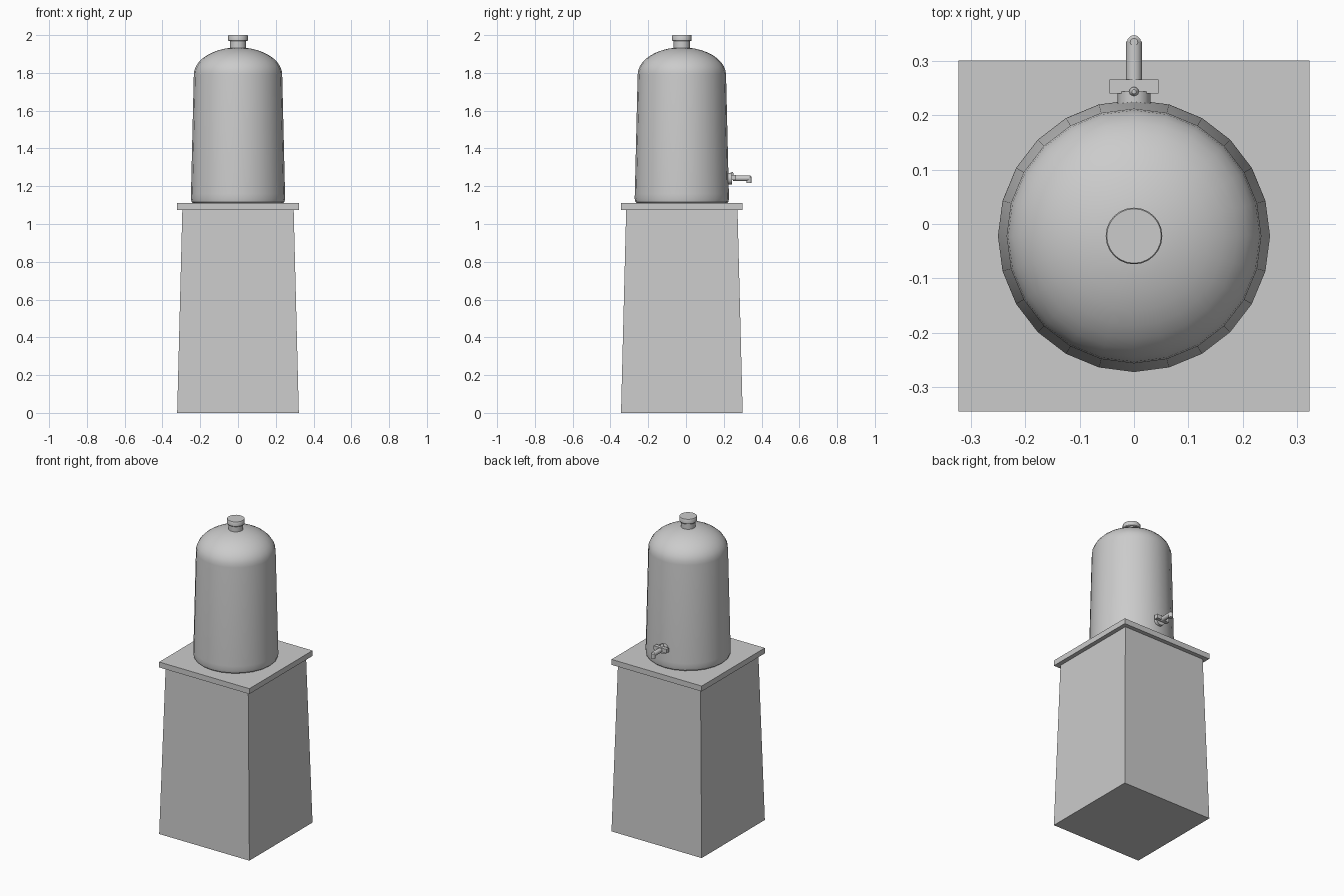
import bpy, bmesh, math
from mathutils import Matrix, Vector

cube = bpy.data.objects.get("Cube")
if cube:
    bpy.data.objects.remove(cube, do_unlink=True)

CY = -0.022  # shared vertical axis of pedestal and tank

grey = bpy.data.materials.new("plain_grey")
grey.use_nodes = True
colour = (0.6, 0.6, 0.6, 1)
grey.diffuse_color = colour
grey.node_tree.nodes["Principled BSDF"].inputs["Base Color"].default_value = colour


def finish(name, bm, smooth=False):
    bmesh.ops.recalc_face_normals(bm, faces=bm.faces)
    mesh = bpy.data.meshes.new(name)
    bm.to_mesh(mesh)
    bm.free()
    mesh.materials.append(grey)
    obj = bpy.data.objects.new(name, mesh)
    bpy.context.collection.objects.link(obj)
    if smooth:
        bpy.ops.object.select_all(action='DESELECT')
        obj.select_set(True)
        bpy.context.view_layer.objects.active = obj
        bpy.ops.object.shade_smooth_by_angle(angle=math.radians(35))
    return obj


def block(name, centre, size, taper=1.0):
    bm = bmesh.new()
    bmesh.ops.create_cube(bm, size=1)
    for v in bm.verts:
        if v.co.z > 0:
            v.co.x *= taper
            v.co.y *= taper
        v.co = Vector(a * b for a, b in zip(v.co, size)) + Vector(centre)
    return finish(name, bm)


def turned(name, profile, origin, sides=24, matrix=Matrix()):
    """Closed solid of revolution from (radius, height) pairs."""
    bm = bmesh.new()
    rings = []
    for r, h in profile:
        ring = []
        for i in range(sides):
            a = math.tau * i / sides
            p = Vector((r * math.cos(a), r * math.sin(a), h))
            ring.append(bm.verts.new(Vector(origin) + matrix @ p))
        rings.append(ring)
    for low, high in zip(rings, rings[1:]):
        for i in range(sides):
            j = (i + 1) % sides
            bm.faces.new((low[i], low[j], high[j], high[i]))
    bm.faces.new(rings[0][::-1])
    bm.faces.new(rings[-1])
    return finish(name, bm, True)


# Tapered pedestal and its top slab
block("pedestal", (0, CY, 0.54), (0.644, 0.644, 1.08), 0.915)
block("pedestal_slab", (0, CY, 1.0925), (0.644, 0.644, 0.035))

# Tank with rounded foot, slight taper and domed shoulder
tank = [(0.238, 1.11), (0.246, 1.117), (0.25, 1.135), (0.249, 1.16)]
steps = 10
for i in range(steps):
    a = math.pi / 2 * i / steps
    tank.append((0.234 * math.cos(a), 1.79 + 0.145 * math.sin(a)))
turned("tank", tank, (0, CY, 0))

# Neck and cap
turned("tank_neck", [(0.043, 1.92), (0.043, 1.972)], (0, CY, 0))
turned("tank_cap", [(0.049, 1.968), (0.052, 1.972), (0.052, 1.997), (0.05, 2.0)],
       (0, CY, 0))

# Tap on the back
back = Matrix.Rotation(-math.pi / 2, 3, 'X')
turned("tap_collar", [(0.03, 0.2), (0.03, 0.243)], (0, 0, 1.24), 16, back)
block("tap_crossbar", (0, 0.2525, 1.246), (0.09, 0.025, 0.026))
turned("tap_stem", [(0.009, 1.24), (0.009, 1.268), (0.004, 1.275)], (0, 0.243, 0), 12)
turned("tap_spout", [(0.015, 0.25), (0.015, 0.335)], (0, 0, 1.242), 12, back)
turned("tap_nozzle", [(0.013, 1.218), (0.013, 1.25), (0.007, 1.256)], (0, 0.334, 0), 12)
